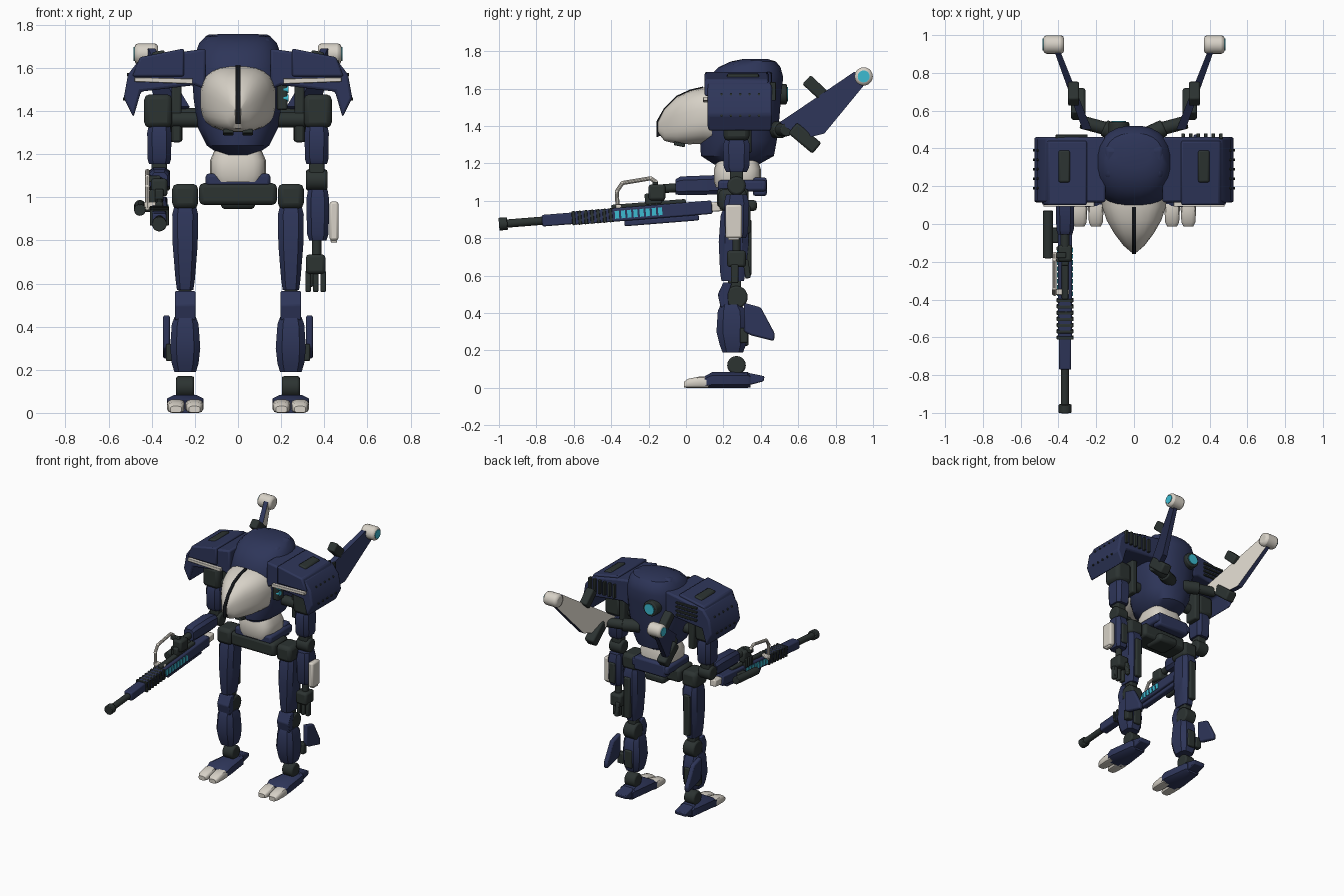
import bpy, bmesh, math
from mathutils import Vector, Matrix


def material(name, rgb):
    m = bpy.data.materials.new(name)
    m.diffuse_color = (*rgb, 1)
    return m


NAVY = material("navy armour", (0.027, 0.036, 0.100))
DARK = material("dark grey joints", (0.025, 0.033, 0.031))
CREAM = material("cream plates", (0.68, 0.64, 0.57))
CYAN = material("cyan lights", (0.045, 0.50, 0.64))
BLACK = material("black visor", (0.006, 0.007, 0.009))


def finish(bm, name, mat, bevel=0.0):
    bmesh.ops.recalc_face_normals(bm, faces=bm.faces)
    for f in bm.faces:
        f.smooth = True
    for e in bm.edges:
        e.smooth = e.calc_face_angle(3) < math.radians(33)
    me = bpy.data.meshes.new(name)
    bm.to_mesh(me)
    bm.free()
    me.materials.append(mat)
    ob = bpy.data.objects.new(name, me)
    bpy.context.collection.objects.link(ob)
    if bevel:
        b = ob.modifiers.new("bevel", 'BEVEL')
        b.width, b.segments, b.limit_method = bevel, 2, 'ANGLE'
    return ob


def box(name, mat, c, size, bevel=0.008, tilt=0.0):
    """Box, tilted about the x axis."""
    bm = bmesh.new()
    bmesh.ops.create_cube(bm, size=1, matrix=Matrix.Translation(c) @ Matrix.Rotation(tilt, 4, 'X')
                          @ Matrix.Diagonal((*size, 1)))
    return finish(bm, name, mat, bevel)


def cyl(name, mat, a, b, r, r2=None, n=20, bevel=0.0):
    a, b = Vector(a), Vector(b)
    bm = bmesh.new()
    rot = (b - a).to_track_quat('Z', 'Y').to_matrix().to_4x4()
    bmesh.ops.create_cone(bm, cap_ends=True, segments=n, radius1=r, radius2=r if r2 is None else r2,
                          depth=(b - a).length, matrix=Matrix.Translation((a + b) / 2) @ rot)
    return finish(bm, name, mat, bevel)


def ball(name, mat, c, size):
    bm = bmesh.new()
    bmesh.ops.create_uvsphere(bm, u_segments=20, v_segments=12, radius=1,
                              matrix=Matrix.Translation(c) @ Matrix.Diagonal((*size, 1)))
    return finish(bm, name, mat)


def prism(name, mat, pts, axis, lo, hi, bevel=0.006):
    """Profile extruded along x (points are y, z) or along y (points are x, z)."""
    bm = bmesh.new()
    place = (lambda p, t: (t, p[0], p[1])) if axis == 'x' else (lambda p, t: (p[0], t, p[1]))
    rings = [[bm.verts.new(place(p, t)) for p in pts] for t in (lo, hi)]
    bridge(bm, rings)
    return finish(bm, name, mat, bevel)


def bridge(bm, rings):
    n = len(rings[0])
    for a, b in zip(rings, rings[1:]):
        for i in range(n):
            bm.faces.new((a[i], a[(i + 1) % n], b[(i + 1) % n], b[i]))
    bm.faces.new(rings[0])
    bm.faces.new(rings[-1])


def loft(name, mat, axis, secs, n=24, p=0.8, bevel=0.0):
    """Superellipse rings along z or y: (position, centre 1, centre 2, half 1, half 2)."""
    bm = bmesh.new()
    top = math.cos(math.pi / n) ** p
    rings = []
    for t, c1, c2, h1, h2 in secs:
        ring = []
        for i in range(n):
            a = 2 * math.pi * (i + 0.5) / n
            u, v = (math.copysign(abs(k) ** p, k) / top for k in (math.cos(a), math.sin(a)))
            q = (c1 + h1 * u, c2 + h2 * v)
            ring.append(bm.verts.new((*q, t) if axis == 'z' else (q[0], t, q[1])))
        rings.append(ring)
    bridge(bm, rings)
    return finish(bm, name, mat, bevel)


# Torso, canopy, visor slit and waist
loft("torso", NAVY, 'z', [(1.195, 0, .27, .08, .12), (1.24, 0, .275, .145, .195), (1.32, 0, .28, .185, .205),
     (1.45, 0, .29, .205, .21), (1.58, 0, .30, .215, .21), (1.66, 0, .32, .20, .20),
     (1.715, 0, .34, .18, .165), (1.745, 0, .36, .15, .12), (1.757, 0, .37, .09, .07)], p=.85)
loft("canopy", CREAM, 'y', [(-.15, 0, 1.395, .014, .03), (-.115, 0, 1.405, .055, .085), (-.05, 0, 1.43, .105, .125),
     (.02, 0, 1.445, .145, .143), (.09, 0, 1.455, .168, .15), (.14, 0, 1.455, .175, .155)], p=.75)
prism("visor_slit", BLACK, [(-.158, 1.34), (-.158, 1.425), (-.118, 1.495), (-.05, 1.562), (.02, 1.594), (.09, 1.611),
      (.09, 1.56), (-.1, 1.36)], 'x', -.011, .011, 0)
loft("waist", CREAM, 'z', [(1.07, 0, .27, .115, .11), (1.10, 0, .275, .13, .125), (1.17, 0, .275, .13, .125),
     (1.215, 0, .275, .11, .11)], p=.6)
prism("neck_block", NAVY, [(.20, 1.66), (.25, 1.735), (.40, 1.757), (.46, 1.70), (.46, 1.6)], 'x', -.155, .155, .02)
for s in (-1, 1):
    box("chin_vent", DARK, (s * .045, -.035, 1.302), (.05, .06, .02), .005, -.2)

# Pelvis
box("hip_bar", DARK, (0, .25, 1.015), (.36, .17, .10), .02)
box("pelvis_plate", NAVY, (0, .30, 1.08), (.30, .26, .06), .015)
box("pelvis_rear", NAVY, (0, .395, 1.075), (.26, .075, .10), .015)
box("pelvis_keel", DARK, (0, .30, .975), (.16, .16, .06), .02)

# Sensor on one side of the body and the rear lamp
box("side_sensor", DARK, (.205, .18, 1.50), (.05, .07, .19), .01)
for z in (1.46, 1.50, 1.55):
    cyl("sensor_light", CYAN, (.21, .16, z), (.235, .16, z), .016)
cyl("rear_lamp_housing", DARK, (-.08, .42, 1.57), (-.08, .54, 1.57), .055, bevel=.008)
cyl("rear_lamp", CYAN, (-.08, .54, 1.57), (-.08, .546, 1.57), .038)

FIN = [(.50, 1.42), (.62, 1.50), (.90, 1.69), (.97, 1.64), (.74, 1.36), (.62, 1.33)]
POD = [(.15, 1.50), (.15, 1.69), (.25, 1.675), (.46, 1.635), (.51, 1.57), (.53, 1.46), (.485, 1.37), (.45, 1.49), (.2, 1.52)]
for s in (-1, 1):
    # Shoulder pod with stripe, hatch, rivets
    prism("shoulder_pod", NAVY, [(s * x, z) for x, z in POD], 'y', .115, .46, .012)
    prism("pod_top_plate", NAVY, [(s * x, z) for x, z in [(.25, 1.56), (.25, 1.69), (.455, 1.65), (.49, 1.56)]],
          'y', .10, .44, .01)
    prism("pod_stripe", CREAM, [(s * x, z) for x, z in [(.21, 1.526), (.21, 1.55), (.48, 1.556), (.48, 1.536)]],
          'y', .092, .13, .003)
    prism("pod_hatch", DARK, [(s * x, z) for x, z in [(.34, 1.64), (.34, 1.683), (.40, 1.672), (.40, 1.63)]],
          'y', .22, .39, .01)
    for k in range(5):
        cyl("pod_rivet", DARK, (s * .50, .19 + .05 * k, 1.57), (s * .515, .19 + .05 * k, 1.57), .007, n=8)
        cyl("pod_rivet", DARK, (s * .515, .19 + .05 * k, 1.455), (s * .534, .19 + .05 * k, 1.455), .007, n=8)

    # Rear fin: inner face cream, outer face navy
    fin = prism("rear_fin", NAVY, FIN, 'x', -.02, .02, 0)
    fin.data.materials.append(CREAM)
    for f in fin.data.polygons:
        f.material_index = int(f.normal.x * s < -.7)
    for v in fin.data.vertices:
        v.co.x = v.co.x * (1.2 - (v.co.y - .5)) + s * (.26 + .38 * (v.co.y - .53))
    cyl("fin_tip", CREAM, (s * .37, .95, 1.665), (s * .48, .95, 1.665), .049, bevel=.018)
    cyl("fin_tip_light", CYAN, (s * .478, .95, 1.665), (s * .484, .95, 1.665), .032)
    box("fin_upper_thruster", DARK, (s * .32, .69, 1.605), (.06, .125, .065), .01, -.75)
    box("fin_lower_thruster", DARK, (s * .295, .635, 1.335), (.075, .17, .075), .012, -.70)
    cyl("fin_arm", DARK, (s * .05, .46, 1.38), (s * .16, .51, 1.38), .045, bevel=.008)
    cyl("fin_arm_outer", DARK, (s * .13, .50, 1.38), (s * .28, .54, 1.38), .035, bevel=.006)

    # Shoulder joint and upper arm
    cyl("shoulder_axle", DARK, (s * .15, .27, 1.36), (s * .34, .27, 1.36), .036)
    box("shoulder_bracket", DARK, (s * .285, .30, 1.40), (.045, .10, .29), .01)
    box("shoulder_joint", DARK, (s * .37, .27, 1.40), (.13, .14, .155), .025)
    loft("upper_arm", NAVY, 'z', [(1.155, s * .365, .27, .048, .055), (1.18, s * .365, .27, .055, .068),
         (1.30, s * .365, .27, .056, .072), (1.33, s * .365, .27, .05, .06)], 8, .6)
    cyl("elbow", DARK, (s * .315, .27, 1.08), (s * .415, .27, 1.08), .05, bevel=.012)
    box("elbow_link", DARK, (s * .365, .27, 1.13), (.07, .07, .07))

    # Leg
    x = s * .245
    box("hip_joint", DARK, (x, .25, 1.005), (.12, .15, .115), .025)
    loft("thigh", NAVY, 'z', [(.57, x, .25, .038, .06), (.62, x, .25, .045, .068), (.78, x, .255, .058, .08),
         (.92, x, .26, .06, .075), (.96, x, .26, .05, .06)], 8, .6)
    box("thigh_piston", DARK, (x, .335, .75), (.05, .03, .30), .008)
    cyl("knee", DARK, (x - .046, .27, .485), (x + .046, .27, .485), .06, bevel=.01)
    box("knee_link", DARK, (x, .26, .55), (.06, .07, .08))
    prism("knee_guard", NAVY, [(.20, .565), (.245, .56), (.225, .50), (.23, .43), (.185, .43), (.17, .50)],
          'x', x - .048, x + .048)
    loft("shin", NAVY, 'z', [(.19, x, .25, .05, .055), (.23, x, .25, .062, .07), (.30, x, .245, .07, .082),
         (.41, x, .245, .062, .075), (.445, x, .24, .05, .055)], 8, .6)
    box("calf_vent", DARK, (x, .32, .29), (.06, .03, .13), .008)
    prism("calf_fin", NAVY, [(.31, .455), (.40, .43), (.475, .29), (.47, .25), (.35, .28), (.31, .30)],
          'x', s * .315, s * .348, .01)
    box("calf_fin_mount", DARK, (s * .31, .31, .28), (.05, .045, .08))

    # Foot
    cyl("ankle", DARK, (x - .042, .27, .12), (x + .042, .27, .12), .05, bevel=.01)
    loft("foot", NAVY, 'y', [(.09, x, .028, .08, .028), (.14, x, .042, .085, .042), (.33, x, .042, .06, .042),
         (.345, x, .038, .05, .035)], 8, .6)
    prism("heel", NAVY, [(.30, .087), (.42, .062), (.415, .035), (.34, .015), (.30, .02)], 'x', x - .045, x + .045)
    for t in (-1, 1):
        loft("toe", CREAM, 'y', [(-.012, x + t * .043, .016, .026, .015), (.01, x + t * .043, .024, .037, .024),
             (.08, x + t * .043, .031, .041, .031), (.12, x + t * .043, .028, .038, .028)], 12, .6)

# Lowered arm with shield plate and open hand
loft("lowered_forearm", NAVY, 'z', [(.80, .37, .27, .04, .05), (.83, .37, .27, .05, .062), (.99, .37, .27, .053, .066),
     (1.035, .37, .27, .045, .055)], 8, .6)
box("forearm_plate", CREAM, (.445, .255, .89), (.042, .09, .18), .012)
box("forearm_plate_tip", CREAM, (.445, .255, .80), (.03, .06, .02), .005)
box("forearm_vent", DARK, (.37, .335, .90), (.05, .02, .15))
cyl("wrist", DARK, (.365, .27, .72), (.365, .27, .81), .022)
box("open_palm", DARK, (.36, .27, .69), (.09, .10, .09), .015)
for i in range(3):
    box("finger", DARK, (.325 + .035 * i, .26, .61), (.026, .04, .10), .007)
box("thumb", DARK, (.335, .325, .635), (.028, .03, .10), .007, .15)

# Raised arm holding the rifle
GX = -.365
loft("raised_forearm", NAVY, 'y', [(-.055, GX, 1.075, .038, .04), (-.03, GX, 1.08, .046, .05), (.15, GX, 1.085, .05, .052),
     (.22, GX, 1.08, .042, .045)], 8, .6)
cyl("raised_wrist", DARK, (GX, -.12, 1.065), (GX, -.05, 1.07), .024)
box("raised_hand", DARK, (GX, -.155, 1.045), (.075, .09, .085), .014)
for i in range(3):
    box("grip_finger", DARK, (GX - .03, -.19 + .03 * i, 1.0), (.03, .024, .07), .006)

TILT = math.atan(.08)


def gz(y):
    return .875 + (y + 1) * .08


def gun(name, mat, y0, y1, w, h, dz=0, dx=0, bevel=.008):
    y = (y0 + y1) / 2
    return box(name, mat, (GX + dx, y, gz(y) + dz), (w, y1 - y0, h), bevel, TILT)


def gun_tube(name, mat, y0, y1, r, dz=0, dx=0):
    return cyl(name, mat, (GX + dx, y0, gz(y0) + dz), (GX + dx, y1, gz(y1) + dz), r, bevel=.004)


gun_tube("muzzle", DARK, -1, -.955, .034)
gun_tube("barrel", DARK, -.96, -.75, .022)
gun("rifle_foregrip", NAVY, -.77, -.58, .065, .062)
gun("rifle_body", NAVY, -.60, .14, .075, .072)
gun("rifle_lower_rail", NAVY, -.33, .07, .045, .03, -.05)
gun("rifle_top_rail", DARK, -.40, .0, .035, .03, .04)
for i in range(7):
    gun("cooling_ring", DARK, -.61 + .033 * i, -.592 + .033 * i, .088, .075, 0, 0, .003)
for i in range(8):
    for s in (-1, 1):
        gun("rifle_light", CYAN, -.38 + .033 * i, -.358 + .033 * i, .008, .042, 0, s * .038, 0)
gun("rifle_stock", CREAM, .13, .21, .05, .05)
gun("trigger_mount", DARK, -.22, -.13, .04, .06, .07)
gun_tube("side_drum", DARK, -.18, .07, .027, 0, -.09)
gun("drum_mount", DARK, -.10, -.02, .09, .03, 0, -.05)

# Carry handle
HANDLE = [(-.365, .95), (-.37, 1.05), (-.34, 1.095), (-.19, 1.12), (-.16, 1.10)]
for (y0, z0), (y1, z1) in zip(HANDLE, HANDLE[1:]):
    cyl("carry_handle", CREAM, (-.42, y0, z0), (-.42, y1, z1), .011, n=10)
for y, z in HANDLE:
    ball("handle_corner", CREAM, (-.42, y, z), (.011, .011, .011))
box("handle_foot", CREAM, (-.39, -.36, .965), (.09, .03, .025), .005)
box("handle_rear_mount", DARK, (-.395, -.165, 1.085), (.07, .03, .03), .005)

# Rear pod details: upright ribs on one pod, flat slats on the other
for i in range(6):
    box("pod_rib", DARK, (.26 + .04 * i, .465, 1.585), (.018, .03, .10), .003)
for i in range(4):
    box("pod_slat", DARK, (-.33, .463, 1.545 + .03 * i), (.17, .02, .014), .003)
